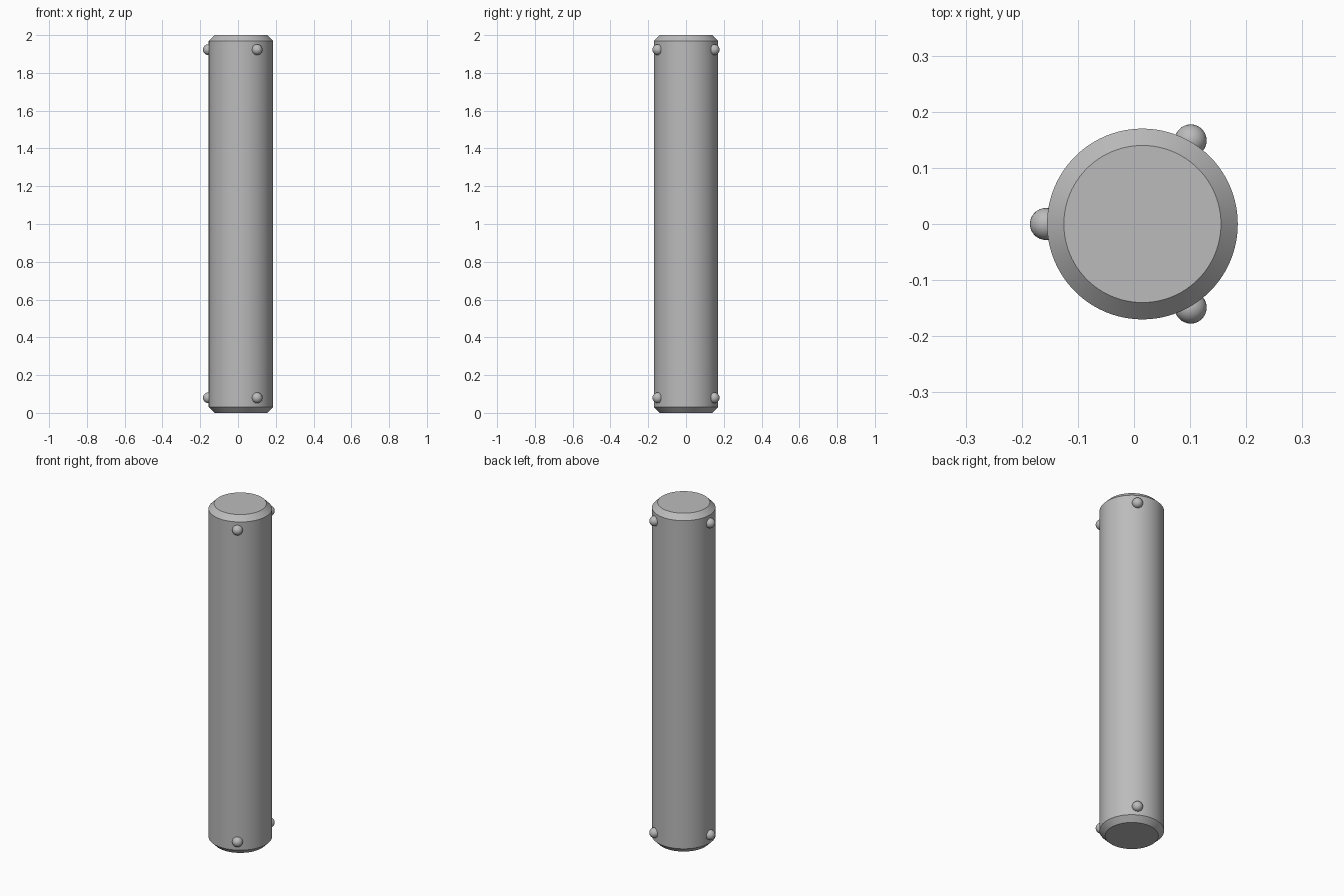
import bpy, bmesh, math

if "Cube" in bpy.data.objects:
    bpy.data.objects.remove(bpy.data.objects["Cube"])

CX, R, CHAMFER, HEIGHT = 0.015, 0.17, 0.03, 2.0

grey = bpy.data.materials.new("plain_grey")
grey.diffuse_color = (0.5, 0.5, 0.5, 1)
grey.use_nodes = True
grey.node_tree.nodes["Principled BSDF"].inputs["Base Color"].default_value = grey.diffuse_color


def finish(obj, name):
    obj.name = name
    obj.data.materials.append(grey)
    bpy.ops.object.shade_smooth_by_angle(angle=math.radians(30))


# Rod with chamfered ends
bpy.ops.mesh.primitive_cylinder_add(vertices=96, radius=R, depth=HEIGHT,
                                    location=(CX, 0, HEIGHT / 2))
rod = bpy.context.object
bm = bmesh.new()
bm.from_mesh(rod.data)
rims = [e for e in bm.edges if abs(e.verts[0].co.z - e.verts[1].co.z) < 1e-5]
bmesh.ops.bevel(bm, geom=rims, offset=CHAMFER, segments=1, affect='EDGES')
bm.to_mesh(rod.data)
bm.free()
finish(rod, "rod")

# Three locating balls around each end
for end, z in (("lower", 0.08), ("upper", 1.923)):
    for i in range(3):
        a = math.radians(60 + 120 * i)
        bpy.ops.mesh.primitive_uv_sphere_add(
            segments=32, ring_count=16, radius=0.0285,
            location=(CX + 0.172 * math.cos(a), 0.172 * math.sin(a), z))
        finish(bpy.context.object, f"{end}_ball_{i + 1}")
